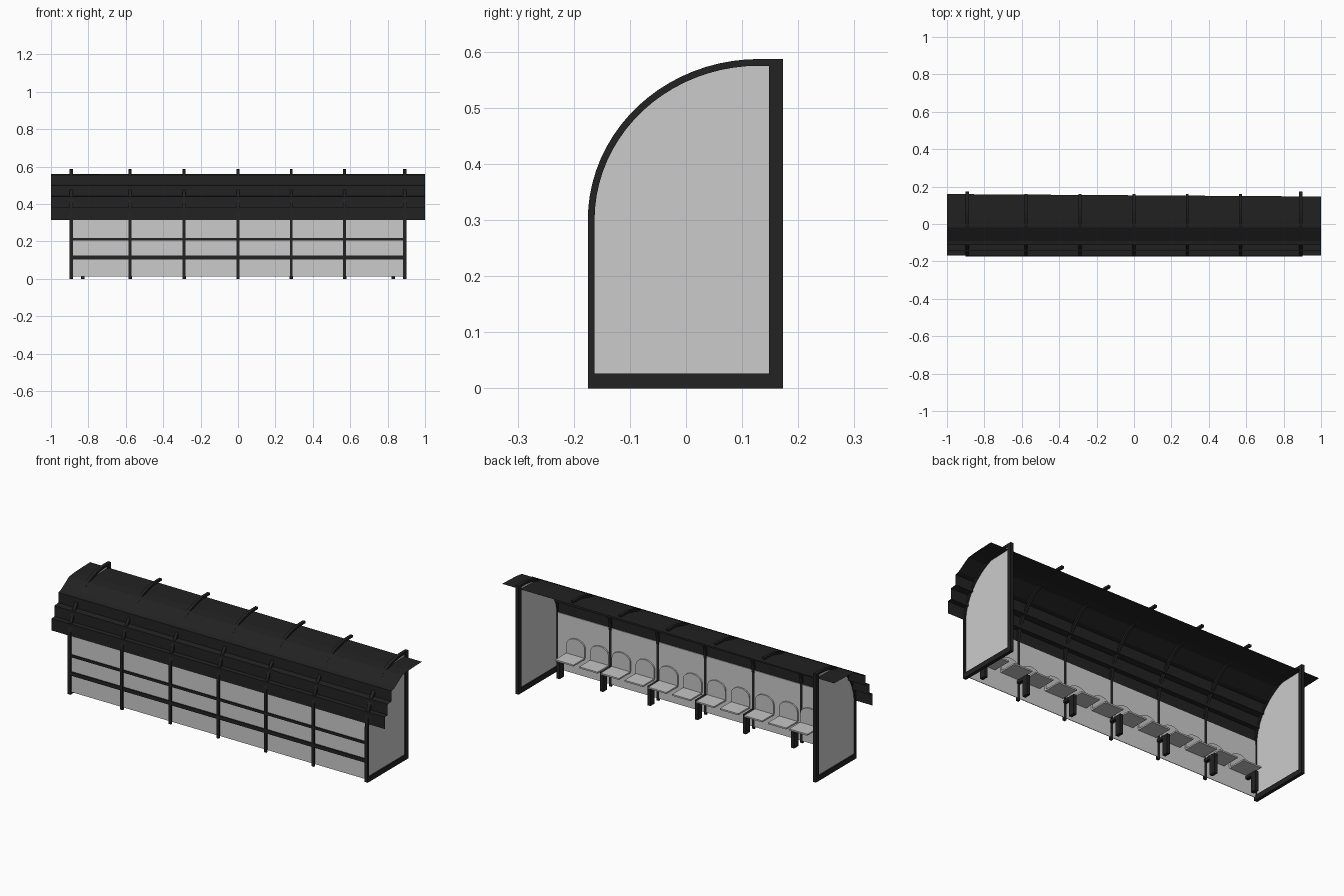
import bpy, bmesh, math

cube = bpy.data.objects.get("Cube")
if cube:
    bpy.data.objects.remove(cube, do_unlink=True)


def material(name, r, g, b):
    m = bpy.data.materials.new(name)
    m.use_nodes = True
    m.diffuse_color = (r, g, b, 1)
    m.node_tree.nodes["Principled BSDF"].inputs["Base Color"].default_value = (r, g, b, 1)
    return m


DARK = material("black metal", 0.016, 0.016, 0.016)
GLASS = material("pale grey panel", 0.6, 0.6, 0.6)
SEAT = material("seat grey", 0.56, 0.56, 0.56)


def finish(name, bm, mat):
    bmesh.ops.recalc_face_normals(bm, faces=bm.faces)
    mesh = bpy.data.meshes.new(name)
    bm.to_mesh(mesh)
    bm.free()
    mesh.materials.append(mat)
    obj = bpy.data.objects.new(name, mesh)
    bpy.context.collection.objects.link(obj)
    return obj


def box(name, x, y, z, mat):
    """Box from (min, max) pairs."""
    bm = bmesh.new()
    bmesh.ops.create_cube(bm, size=1)
    for v in bm.verts:
        v.co = [r[0] if c < 0 else r[1] for c, r in zip(v.co, (x, y, z))]
    return finish(name, bm, mat)


def extrude_faces(bm, faces, offset):
    res = bmesh.ops.extrude_face_region(bm, geom=faces)
    verts = [v for v in res["geom"] if isinstance(v, bmesh.types.BMVert)]
    bmesh.ops.translate(bm, verts=verts, vec=offset)


def plate(name, pts, offset, mat):
    """Flat outline given a thickness."""
    bm = bmesh.new()
    face = bm.faces.new([bm.verts.new(p) for p in pts])
    extrude_faces(bm, [face], offset)
    return finish(name, bm, mat)


def band(name, outer, inner, x, width, closed):
    """Bent flat bar between two matching (y, z) outlines."""
    bm = bmesh.new()
    a = [bm.verts.new((x - width / 2, y, z)) for y, z in outer]
    b = [bm.verts.new((x - width / 2, y, z)) for y, z in inner]
    n = len(a)
    faces = []
    for i in range(n if closed else n - 1):
        j = (i + 1) % n
        faces.append(bm.faces.new((a[i], a[j], b[j], b[i])))
    extrude_faces(bm, faces, (width, 0, 0))
    return finish(name, bm, DARK)


def arc(inset, steps=20):
    """Quarter ellipse from the upright to the crown."""
    return [(0.13 - (0.305 - inset) * math.cos(t), 0.3 + (0.287 - inset) * math.sin(t))
            for t in (math.pi / 2 * i / steps for i in range(steps + 1))]


BAR = 0.012
RIBS = (-0.892, -0.577, -0.288, 0, 0.285, 0.57, 0.892)
outer_arc, inner_arc = arc(0), arc(BAR)

# End frames with their infill panels
for side, x in (("right", RIBS[0]), ("left", RIBS[-1])):
    outer = [(-0.175, 0)] + outer_arc + [(0.173, 0.587), (0.173, 0)]
    inner = [(-0.163, 0.027)] + inner_arc + [(0.148, 0.575), (0.148, 0.027)]
    band(side + "_end_frame", outer, inner, x, 0.018, True)
    plate(side + "_end_panel", [(x - 0.002, y, z) for y, z in inner], (0.004, 0, 0), GLASS)

# Curved ribs
for i, x in enumerate(RIBS[1:-1]):
    band("rib_%d" % (i + 1), [(-0.175, 0)] + outer_arc + [(0.16, 0.587)],
         [(-0.163, 0)] + inner_arc + [(0.16, 0.575)], x, 0.015, False)

# Stepped sheet roof, its open edge slightly skewed
profile = [(-0.168, 0.315), (-0.168, 0.38), (-0.145, 0.382), (-0.145, 0.44), (-0.112, 0.444),
           (-0.112, 0.5), (-0.09, 0.505), (-0.02, 0.55), (0.03, 0.556)]
bm = bmesh.new()
rows = [[bm.verts.new((x, y, z)) for y, z in profile + [(edge, 0.56)]]
        for x, edge in ((-1, 0.16), (1, 0.147))]
for i in range(len(profile)):
    bm.faces.new((rows[0][i], rows[1][i], rows[1][i + 1], rows[0][i + 1]))
finish("roof", bm, DARK)

# Long wall and its outside rails
END = RIBS[-1]
box("wall_panel", (-END, END), (-0.167, -0.164), (0.012, 0.318), GLASS)
box("upper_rail", (-END, END), (-0.174, -0.167), (0.204, 0.217), DARK)
box("lower_rail", (-END, END), (-0.174, -0.167), (0.104, 0.124), DARK)

# Seat legs, the outer pair set in from the end frames
LEGS = (-0.83,) + RIBS[1:-1] + (0.83,)
for i, x in enumerate(LEGS):
    box("seat_leg_%d" % (i + 1), (x - 0.009, x + 0.009), (-0.125, -0.09), (0, 0.1), DARK)
    box("seat_bracket_%d" % (i + 1), (x - 0.009, x + 0.009), (-0.164, -0.09), (0.09, 0.105), DARK)

# Two seats in each bay, with round-topped backrests
HALF = 0.055
for i, (x0, x1) in enumerate(zip(LEGS, LEGS[1:])):
    for k in (-1, 1):
        cx = (x0 + x1) / 2 + k * 0.072
        tag = "%d_%s" % (i + 1, "left" if k > 0 else "right")
        box("seat_" + tag, (cx - HALF, cx + HALF), (-0.16, -0.06), (0.108, 0.116), SEAT)
        outline = [(cx - HALF, -0.163, 0.116), (cx + HALF, -0.163, 0.116)]
        for s in range(13):
            t = math.pi * s / 12
            outline.append((cx + HALF * math.cos(t), -0.163, 0.165 + 0.04 * math.sin(t)))
        plate("backrest_" + tag, outline, (0, 0.008, 0), SEAT)
